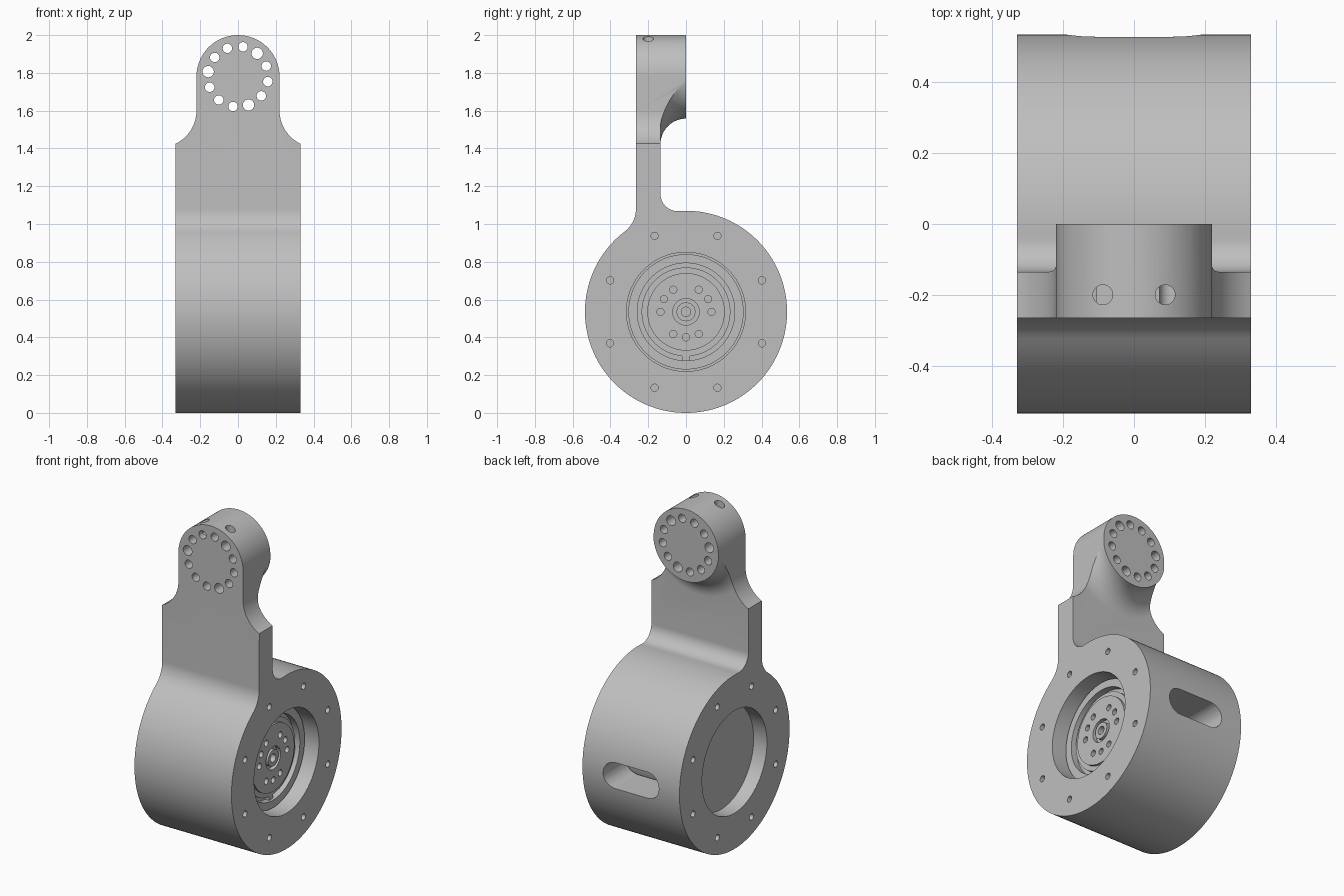
import bpy, bmesh, math
from math import pi, cos, sin, atan2, sqrt, radians
from mathutils import Matrix, Vector

cube = bpy.data.objects.get("Cube")
if cube:
    bpy.data.objects.remove(cube, do_unlink=True)

grey = bpy.data.materials.new("machined_grey")
grey.use_nodes = True
colour = (0.52, 0.52, 0.52, 1)
grey.diffuse_color = colour
grey.node_tree.nodes["Principled BSDF"].inputs["Base Color"].default_value = colour

R, HZ, HEAD_Z = 0.535, 0.535, 1.78
HALF, FRONT, BACK = 0.33, -0.265, -0.135


def arc(cx, cy, r, a0, a1, n):
    """Points on an arc, angles in radians."""
    steps = [a0 + (a1 - a0) * i / n for i in range(n + 1)]
    return [(cx + r * cos(a), cy + r * sin(a)) for a in steps]


def finish(bm, name):
    bmesh.ops.recalc_face_normals(bm, faces=bm.faces[:])
    mesh = bpy.data.meshes.new(name)
    bm.to_mesh(mesh)
    bm.free()
    mesh.materials.append(grey)
    ob = bpy.data.objects.new(name, mesh)
    bpy.context.collection.objects.link(ob)
    return ob


def prism(name, pts, place, depth):
    """Extrude a closed 2D outline; place maps a 2D point to 3D."""
    bm = bmesh.new()
    face = bm.faces.new([bm.verts.new(place(*p)) for p in pts])
    out = bmesh.ops.extrude_face_region(bm, geom=[face])["geom"]
    moved = [v for v in out if isinstance(v, bmesh.types.BMVert)]
    bmesh.ops.translate(bm, verts=moved, vec=depth)
    return finish(bm, name)


def revolve(name, pts, place, centre, axis):
    """Spin an open profile that starts and ends on the axis."""
    bm = bmesh.new()
    vs = [bm.verts.new(place(*p)) for p in pts]
    es = [bm.edges.new(pair) for pair in zip(vs, vs[1:])]
    bmesh.ops.spin(bm, geom=vs + es, cent=centre, axis=axis,
                   angle=2 * pi, steps=96)
    bmesh.ops.remove_doubles(bm, verts=bm.verts[:], dist=1e-5)
    return finish(bm, name)


def rods(name, specs, segments=24):
    """Cylinders given as (start, end, radius), gathered in one object."""
    bm = bmesh.new()
    for a, b, r in specs:
        a, b = Vector(a), Vector(b)
        turn = (b - a).to_track_quat('Z', 'Y').to_matrix().to_4x4()
        bmesh.ops.create_cone(bm, cap_ends=True, segments=segments,
                              radius1=r, radius2=r, depth=(b - a).length,
                              matrix=Matrix.Translation((a + b) / 2) @ turn)
    return finish(bm, name)


def combine(ob, tool, operation='DIFFERENCE'):
    mod = ob.modifiers.new("combine", 'BOOLEAN')
    mod.operation, mod.solver, mod.object = operation, 'EXACT', tool
    bpy.context.view_layer.update()
    deps = bpy.context.evaluated_depsgraph_get()
    mesh = bpy.data.meshes.new_from_object(ob.evaluated_get(deps))
    ob.modifiers.clear()
    ob.data = mesh
    bpy.data.objects.remove(tool, do_unlink=True)


def smooth(ob):
    bpy.ops.object.select_all(action='DESELECT')
    ob.select_set(True)
    bpy.context.view_layer.objects.active = ob
    bpy.ops.object.shade_smooth_by_angle(angle=radians(25))


# Side profile: round housing blending into the upright plate
rb, rf = 0.09, 0.15
by, fy = BACK + rb, FRONT - rf
bz = HZ + sqrt((R + rb) ** 2 - by ** 2)
fz = HZ + sqrt((R + rf) ** 2 - fy ** 2)
side = [(BACK, 2.1)]
side += arc(by, bz, rb, -pi, atan2(HZ - bz, -by), 12)
side += arc(0, HZ, R, atan2(bz - HZ, by), atan2(fz - HZ, fy) - 2 * pi, 120)[1:]
side += arc(fy, fz, rf, atan2(HZ - fz, -fy), 0, 12)[1:]
side += [(FRONT, 2.1)]
body = prism("housing_and_arm", side, lambda y, z: (-0.4, y, z), (0.8, 0, 0))

# Round head with a flared root
flare = [(0, -0.2), (0.357, -0.2)]
flare += arc(0.357, 0, -BACK, -pi / 2, -pi, 16) + [(0, 0)]
head = revolve("head", flare, lambda r, y: (r, y, HEAD_Z),
               (0, 0, HEAD_Z), (0, 1, 0))
combine(body, head, 'UNION')

# Front outline trims the arm and head
half = [(HALF, -0.1)]
half += arc(0.414, 1.6, 0.194, radians(244.4), pi, 12)
half += arc(0, HEAD_Z, 0.22, 0, pi / 2, 24)
outline = half + [(-x, z) for x, z in reversed(half[:-1])]
combine(body, prism("outline", outline, lambda x, z: (x, -0.7, z), (0, 1.4, 0)),
        'INTERSECT')

# Bores on both sides of the housing
combine(body, rods("bores", [((-0.2, 0, HZ), (0.4, 0, HZ), 0.315),
                             ((-0.4, 0, HZ), (-0.24, 0, HZ), 0.315)], 96))

# Cable slot in the back of the housing
slot = arc(0.11, HZ, 0.08, -pi / 2, pi / 2, 16)
slot += arc(-0.11, HZ, 0.08, pi / 2, 3 * pi / 2, 16)
combine(body, prism("slot", slot, lambda x, z: (x, 0.2, z), (0, 0.5, 0)))

# Bolt holes around both housing faces
holes = []
for i in range(8):
    a = radians(22.5 + 45 * i)
    y, z = 0.435 * cos(a), HZ + 0.435 * sin(a)
    for s in (-1, 1):
        holes.append(((s * 0.27, y, z), (s * 0.4, y, z), 0.019))
combine(body, rods("bolt_holes", holes))

# Ring of through holes in the head, every fourth one larger
holes = []
for i in range(12):
    a = radians(50.5 + 30 * i)
    x, z = 0.16 * cos(a), HEAD_Z + 0.16 * sin(a)
    holes.append(((x, -0.4, z), (x, 0.1, z), 0.025 if i % 4 else 0.03))
combine(body, rods("head_holes", holes))

# Set screw holes in the top of the head
combine(body, rods("top_holes", [((s * 0.088, -0.2, 1.9), (s * 0.088, -0.2, 2.1), 0.028)
                                 for s in (-1, 1)]))
smooth(body)

# Stepped motor inside the bore
steps = [(0, 0.19), (0.025, 0.19), (0.025, 0.24), (0.05, 0.24), (0.05, 0.215),
         (0.07, 0.215), (0.07, 0.24), (0.205, 0.24), (0.205, 0.225),
         (0.235, 0.225), (0.235, 0.2), (0.258, 0.2), (0.258, 0.24),
         (0.305, 0.24), (0.305, -0.2), (0, -0.2)]
motor = revolve("motor", steps, lambda r, x: (x, 0, HZ + r),
                (0, 0, HZ), (1, 0, 0))
holes = []
for deg in (0, 30, 60, 120, 150, 180, 240, 270, 300):
    y, z = 0.135 * cos(radians(deg)), HZ + 0.135 * sin(radians(deg))
    holes.append(((0.18, y, z), (0.3, y, z), 0.019))
combine(motor, rods("motor_holes", holes))
smooth(motor)

# Small locating key in the motor groove
key = [(-0.02, 0.275), (0.02, 0.275), (0.02, 0.303), (-0.02, 0.303)]
prism("motor_key", key, lambda y, z: (0.19, y, z), (0.035, 0, 0))
